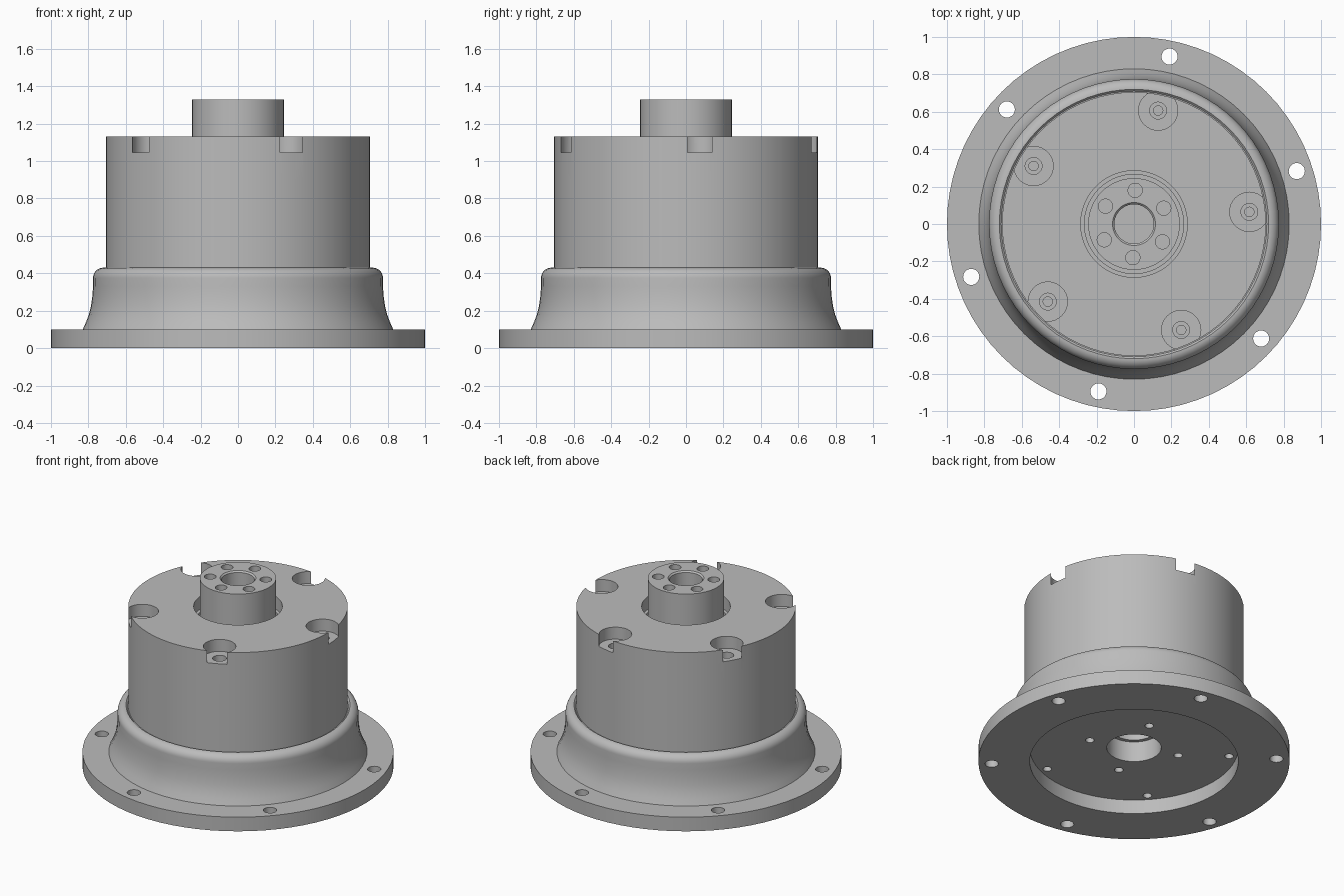
import bpy, bmesh, math
from mathutils import Matrix, Vector

if "Cube" in bpy.data.objects:
    bpy.data.objects.remove(bpy.data.objects["Cube"], do_unlink=True)

SEGMENTS = 72

grey = bpy.data.materials.new("machined grey")
grey.use_nodes = True
colour = (0.5, 0.5, 0.5, 1)
grey.diffuse_color = colour
grey.node_tree.nodes["Principled BSDF"].inputs["Base Color"].default_value = colour


def make_object(name, bm):
    bmesh.ops.recalc_face_normals(bm, faces=bm.faces)
    mesh = bpy.data.meshes.new(name)
    bm.to_mesh(mesh)
    bm.free()
    mesh.materials.append(grey)
    obj = bpy.data.objects.new(name, mesh)
    bpy.context.collection.objects.link(obj)
    return obj


def activate(obj):
    bpy.ops.object.select_all(action="DESELECT")
    obj.select_set(True)
    bpy.context.view_layer.objects.active = obj


def lathe(name, profile):
    """Turn a closed (radius, height) profile about the z axis."""
    bm = bmesh.new()
    verts = [bm.verts.new((r, 0, z)) for r, z in profile]
    edges = [bm.edges.new(pair) for pair in zip(verts, verts[1:])]
    bmesh.ops.spin(bm, geom=verts + edges, cent=(0, 0, 0), axis=(0, 0, 1),
                   angle=math.tau, steps=SEGMENTS, use_duplicate=False)
    bmesh.ops.remove_doubles(bm, verts=bm.verts, dist=0.0001)
    return make_object(name, bm)


def drill(obj, count, circle, start, radius, low, high):
    """Cut a ring of equal round holes, starting at an angle in degrees."""
    bm = bmesh.new()
    for i in range(count):
        a = math.radians(start) + math.tau * i / count
        place = Vector((circle * math.cos(a), circle * math.sin(a), (low + high) / 2))
        bmesh.ops.create_cone(bm, cap_ends=True, segments=32, radius1=radius,
                              radius2=radius, depth=high - low,
                              matrix=Matrix.Translation(place))
    cutter = make_object("hole_cutter", bm)
    cutter.hide_render = True
    mod = obj.modifiers.new("holes", "BOOLEAN")
    mod.operation = "DIFFERENCE"
    mod.solver = "EXACT"
    mod.object = cutter
    activate(obj)
    bpy.ops.object.modifier_apply(modifier=mod.name)
    bpy.data.objects.remove(cutter, do_unlink=True)


# Flanged base: recessed underside, stepped bore, flared skirt, rounded shoulder
skirt = [(0.83, 0.1), (0.812, 0.14), (0.797, 0.18), (0.786, 0.225),
         (0.779, 0.275), (0.775, 0.33)]
shoulder = [(0.72 + 0.055 * math.cos(a), 0.375 + 0.055 * math.sin(a))
            for a in (math.pi / 2 * i / 8 for i in range(9))]
base = lathe("flanged_base",
             [(0, 0.4), (0.15, 0.4), (0.15, 0.245), (0.175, 0.245), (0.175, 0.1),
              (0.67, 0.1), (0.67, 0), (1, 0), (1, 0.1)]
             + skirt + shoulder + [(0.71, 0.42), (0, 0.42)])

# Plain cylindrical housing
housing = lathe("housing", [(0, 0.42), (0.705, 0.42), (0.705, 0.9), (0, 0.9)])

# Cover with a stepped well for the hub
cover = lathe("top_cover",
              [(0, 0.9), (0.705, 0.9), (0.705, 1.13), (0.285, 1.13),
               (0.285, 1.04), (0.265, 1.04), (0.265, 0.95), (0, 0.95)])

# Output hub with a chamfered blind bore
hub = lathe("output_hub",
            [(0, 0.94), (0.245, 0.94), (0.245, 1.33), (0.115, 1.33),
             (0.105, 1.32), (0.105, 1.0), (0, 1.0)])

# Flange mounting holes, underside screw holes
drill(base, 6, 0.915, 18, 0.043, -0.1, 0.2)
drill(base, 5, 0.62, 6, 0.028, 0.05, 0.3)
drill(base, 4, 0.3, 69, 0.028, 0.05, 0.3)

# Counterbores that break through the cover rim, with stepped screw holes
drill(cover, 5, 0.62, 6, 0.105, 1.045, 1.25)
drill(cover, 5, 0.62, 6, 0.045, 0.98, 1.1)
drill(cover, 5, 0.62, 6, 0.025, 0.92, 1.02)

# Hub bolt holes
drill(hub, 6, 0.18, 28, 0.038, 1.15, 1.4)

for part in (base, housing, cover, hub):
    activate(part)
    bpy.ops.object.shade_smooth_by_angle(angle=math.radians(30))
